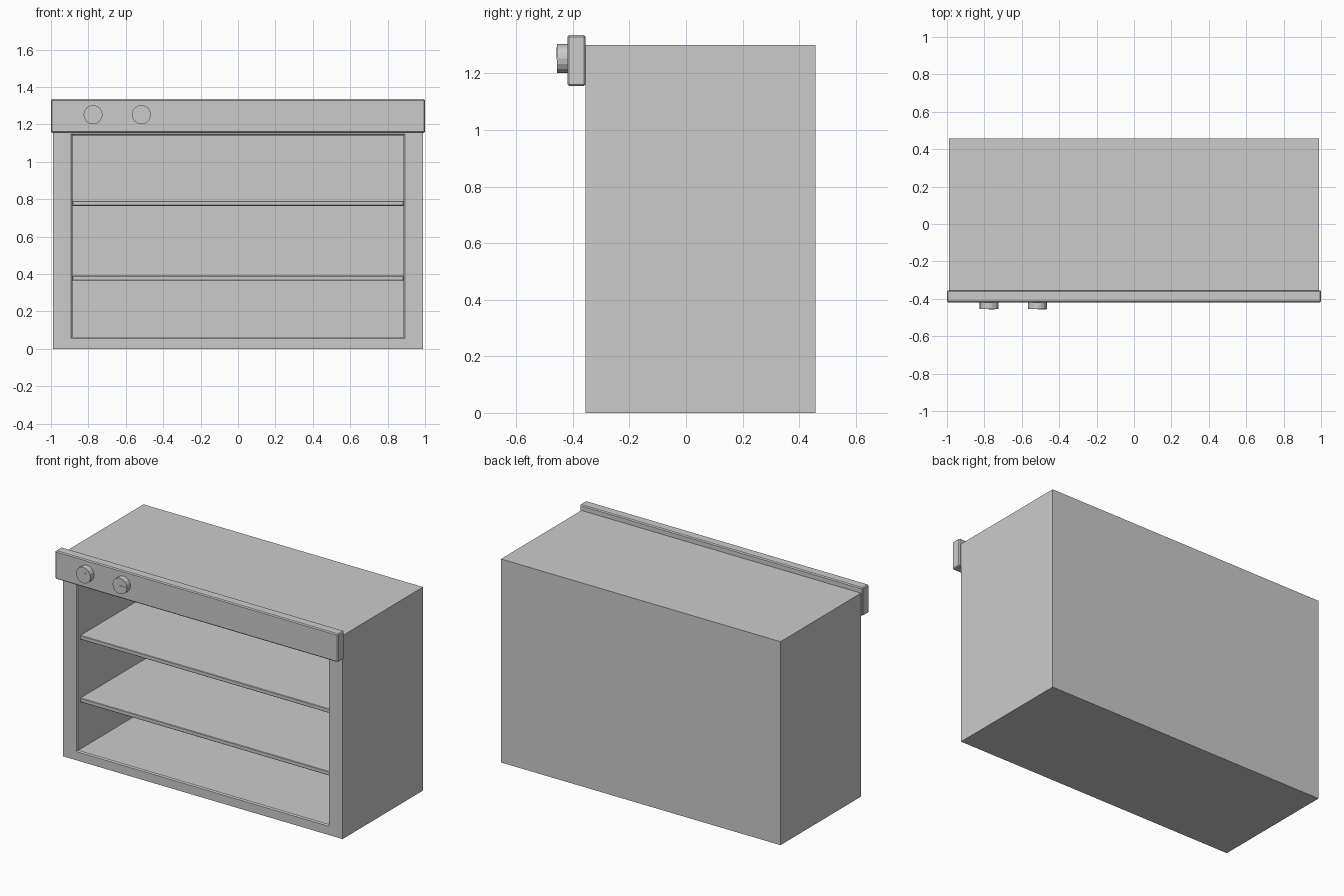
import bpy, bmesh, math

if "Cube" in bpy.data.objects:
    bpy.data.objects.remove(bpy.data.objects["Cube"])

FRONT, BACK = -0.355, 0.457


def finish(name, bm):
    bmesh.ops.recalc_face_normals(bm, faces=bm.faces)
    mesh = bpy.data.meshes.new(name)
    bm.to_mesh(mesh)
    bm.free()
    obj = bpy.data.objects.new(name, mesh)
    bpy.context.collection.objects.link(obj)
    return obj


def box(name, x, y, z, bevel=0.0):
    bm = bmesh.new()
    bmesh.ops.create_cube(bm, size=1)
    for v in bm.verts:
        v.co = [lo + (c + 0.5) * (hi - lo) for c, (lo, hi) in zip(v.co, (x, y, z))]
    if bevel:
        bmesh.ops.bevel(bm, geom=bm.edges[:], offset=bevel, segments=1, affect='EDGES')
    return finish(name, bm)


# Hollow cabinet: rectangular rings (half width, bottom, top, y) lofted
# around the outside, over the chamfered opening and into the cavity
rings = [
    (0.988, 0.0, 1.30, BACK),
    (0.988, 0.0, 1.30, FRONT),
    (0.893, 0.056, 1.149, FRONT),
    (0.886, 0.063, 1.142, FRONT + 0.007),
    (0.886, 0.063, 1.142, BACK - 0.055),
]
bm = bmesh.new()
loops = [[bm.verts.new(p) for p in ((-w, y, lo), (w, y, lo), (w, y, hi), (-w, y, hi))]
         for w, lo, hi, y in rings]
for a, b in zip(loops, loops[1:]):
    for i in range(4):
        j = (i + 1) % 4
        bm.faces.new((a[i], a[j], b[j], b[i]))
bm.faces.new(loops[0])
bm.faces.new(loops[-1])
finish("cabinet_body", bm)

# Shelves
for name, z in (("lower_shelf", 0.365), ("upper_shelf", 0.765)):
    box(name, (-0.886, 0.886), (FRONT + 0.025, BACK - 0.055), (z, z + 0.026), 0.003)

# Control panel across the top front
box("control_panel", (-1.0, 1.0), (-0.419, FRONT), (1.155, 1.335), 0.006)

# Dials with raised pointers
for name, x, angle in (("left", -0.775, 52), ("right", -0.517, 0)):
    bpy.ops.mesh.primitive_cylinder_add(vertices=16, radius=0.051, depth=0.037,
                                        location=(x, -0.4365, 1.252),
                                        rotation=(math.radians(90), 0, 0))
    bpy.context.object.name = name + "_dial"
    pointer = box(name + "_dial_pointer", (0, 0.05), (-0.0025, 0.003), (-0.003, 0.003))
    pointer.location = (x, -0.455, 1.252)
    pointer.rotation_euler.y = -math.radians(angle)
